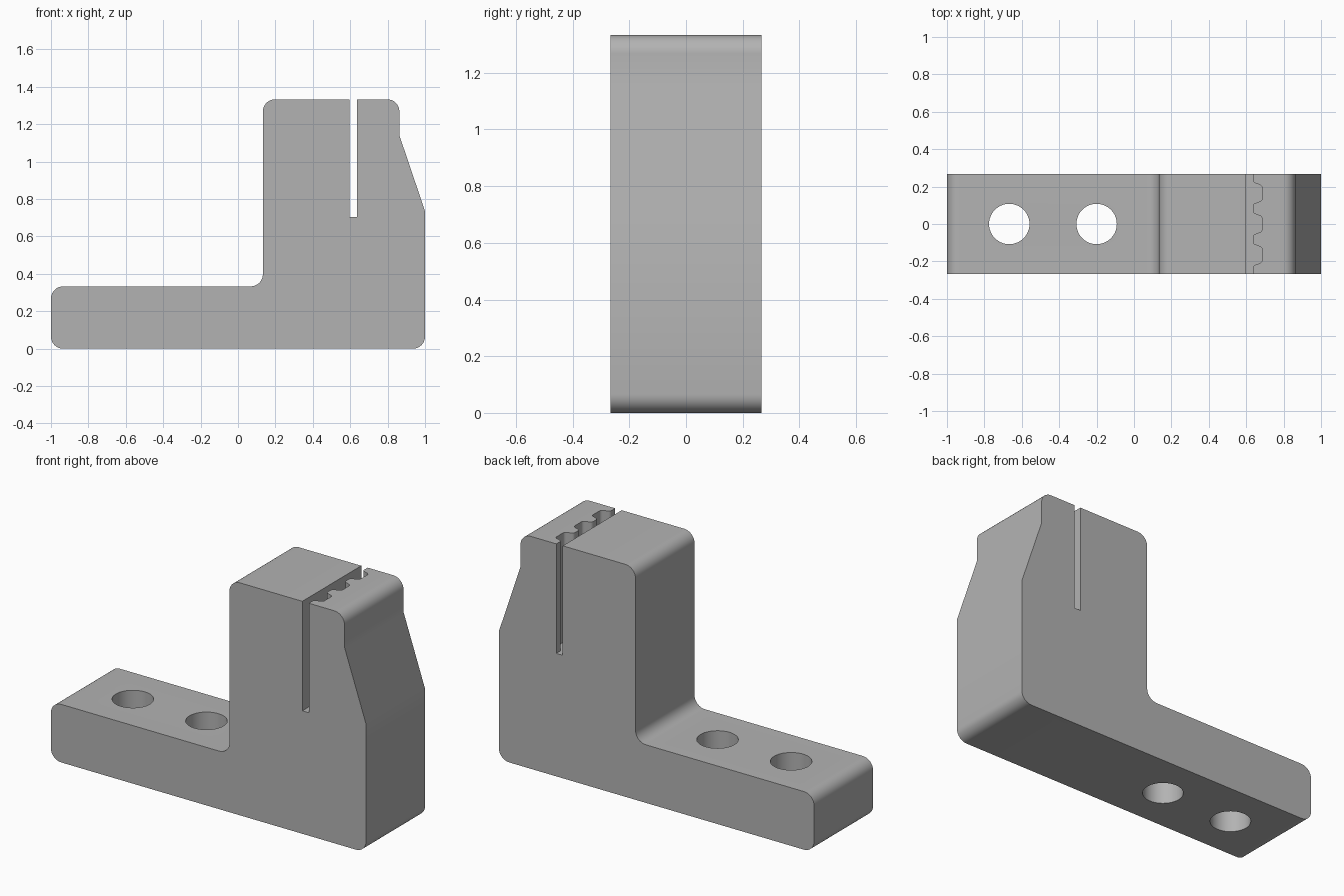
import bpy, bmesh, math
from mathutils import Vector

if "Cube" in bpy.data.objects:
    bpy.data.objects.remove(bpy.data.objects["Cube"])

HALF_DEPTH = 0.267
TOP = 1.333

steel = bpy.data.materials.new("plain grey")
steel.use_nodes = True
GREY = (0.45, 0.45, 0.45, 1)
steel.diffuse_color = GREY
steel.node_tree.nodes["Principled BSDF"].inputs["Base Color"].default_value = GREY


def rounded(corners, steps=8):
    """Outline from (u, v, radius) corners, each filleted by an arc."""
    out = []
    for i, (u, v, r) in enumerate(corners):
        p = Vector((u, v))
        if r == 0:
            out.append(p)
            continue
        a = (Vector(corners[i - 1][:2]) - p).normalized()
        b = (Vector(corners[(i + 1) % len(corners)][:2]) - p).normalized()
        half = a.angle(b) / 2
        centre = p + (a + b).normalized() * r / math.sin(half)
        start = p + a * r / math.tan(half) - centre
        end = p + b * r / math.tan(half) - centre
        sweep = math.pi - 2 * half
        for k in range(steps + 1):
            t = k / steps
            out.append(centre + (start * math.sin((1 - t) * sweep)
                                 + end * math.sin(t * sweep)) / math.sin(sweep))
    return out


def prism(name, outline, place, travel):
    """Extrude an outline; place maps (u, v) into space."""
    bm = bmesh.new()
    face = bm.faces.new([bm.verts.new(place(p.x, p.y)) for p in outline])
    ext = bmesh.ops.extrude_face_region(bm, geom=[face])
    bmesh.ops.translate(bm, vec=travel,
                        verts=[g for g in ext["geom"] if isinstance(g, bmesh.types.BMVert)])
    bmesh.ops.recalc_face_normals(bm, faces=bm.faces)
    mesh = bpy.data.meshes.new(name)
    bm.to_mesh(mesh)
    bm.free()
    mesh.materials.append(steel)
    obj = bpy.data.objects.new(name, mesh)
    bpy.context.collection.objects.link(obj)
    return obj


# Body: foot plate, upright block and sloped outer face
R = 0.065
profile = [(-1, 0, R), (1, 0, R), (1, 0.735, 0), (0.863, 1.14, 0), (0.863, TOP, R),
           (0.133, TOP, R), (0.133, 0.333, R), (-1, 0.333, R)]
body = prism("clamp_bracket", rounded(profile),
             lambda u, v: (u, -HALF_DEPTH, v), (0, 2 * HALF_DEPTH, 0))

# Slot cutter: flat on one side, three rounded grooves on the other
FLAT, CREST, ROOT = 0.595, 0.636, 0.685
slot = [(FLAT, 0.4, 0), (FLAT, -0.4, 0), (CREST, -0.4, 0)]
for y in (-0.165, 0, 0.165):
    slot += [(CREST, y - 0.058, 0.018), (ROOT, y - 0.04, 0.018),
             (ROOT, y + 0.04, 0.018), (CREST, y + 0.058, 0.018)]
slot.append((CREST, 0.4, 0))
cutters = [prism("slot_cutter", rounded(slot, 5), lambda u, v: (u, v, 0.705), (0, 0, 1))]

# Bolt hole cutters
for x in (-0.667, -0.2):
    ring = [Vector((0.108 * math.cos(a), 0.108 * math.sin(a)))
            for a in (math.tau * k / 48 for k in range(48))]
    cutters.append(prism("hole_cutter", ring, lambda u, v: (x + u, v, -0.2), (0, 0, 0.8)))

# Cut, then smooth the rounded corners
bpy.ops.object.select_all(action="DESELECT")
bpy.context.view_layer.objects.active = body
body.select_set(True)
for cutter in cutters:
    cutter.hide_render = True
    mod = body.modifiers.new("cut", "BOOLEAN")
    mod.operation = "DIFFERENCE"
    mod.solver = "EXACT"
    mod.object = cutter
    bpy.ops.object.modifier_apply(modifier=mod.name)
    bpy.data.objects.remove(cutter)
bpy.ops.object.shade_smooth_by_angle(angle=math.radians(30))
